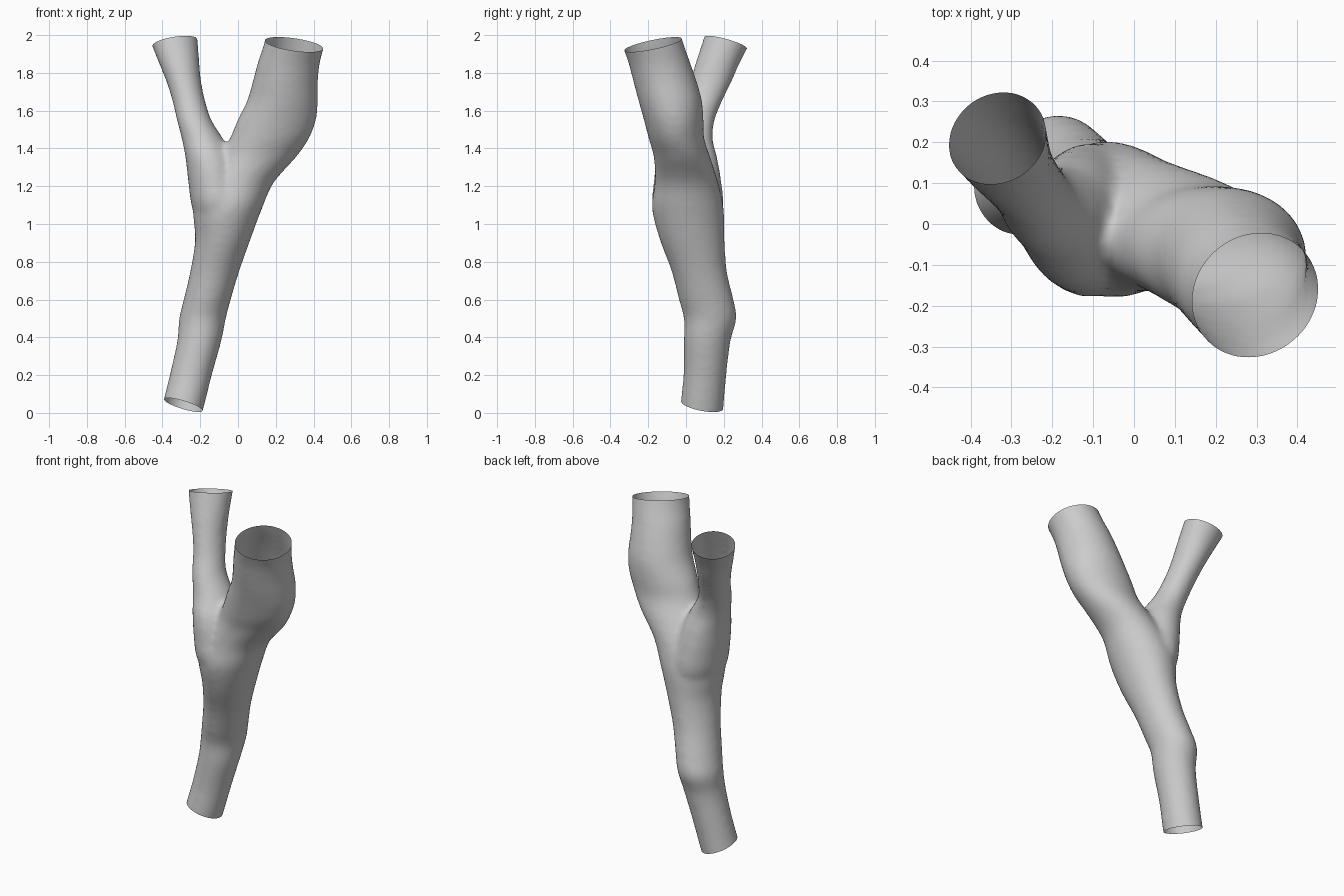
import bpy, bmesh, math
from mathutils import Vector

cube = bpy.data.objects.get("Cube")
if cube:
    bpy.data.objects.remove(cube)

SIDES = 32

# Cross-sections: height, centre x, centre y, half width, half depth
MAIN = [
    (-.10, -.33, .075, .112, .113), (.04, -.29, .085, .112, .115),
    (.20, -.25, .10, .112, .114), (.38, -.205, .112, .117, .124),
    (.50, -.188, .128, .124, .140), (.60, -.163, .107, .125, .145),
    (.75, -.123, .070, .130, .147), (.92, -.08, .032, .147, .172),
    (1.08, -.055, .010, .182, .190), (1.22, .0, .002, .190, .168),
    (1.35, .10, -.02, .205, .150), (1.45, .165, -.05, .210, .147),
    (1.55, .205, -.065, .208, .158), (1.65, .235, -.083, .188, .168),
    (1.75, .25, -.11, .173, .168), (1.85, .268, -.14, .165, .164),
    (1.95, .297, -.175, .161, .164), (2.08, .325, -.215, .161, .164)]
SIDE = [
    (.92, -.09, .03, .09, .10), (1.08, -.10, .012, .142, .183),
    (1.22, -.125, .008, .138, .180), (1.35, -.152, .008, .126, .158),
    (1.45, -.188, .022, .110, .120), (1.55, -.232, .047, .092, .105),
    (1.65, -.260, .090, .087, .102), (1.75, -.286, .13, .092, .110),
    (1.85, -.311, .167, .107, .117), (1.96, -.337, .213, .125, .127),
    (2.08, -.365, .26, .140, .135)]


def spline(rows, steps=5):
    """Catmull-Rom blend between neighbouring cross-sections."""
    out = []
    for i in range(len(rows) - 1):
        quad = [rows[max(i - 1, 0)], rows[i], rows[i + 1], rows[min(i + 2, len(rows) - 1)]]
        for s in range(steps):
            t = s / steps
            out.append([b + t / 2 * (c - a + t * (2*a - 5*b + 4*c - d + t * (3*(b - c) + d - a)))
                        for a, b, c, d in zip(*quad)])
    return out + [list(rows[-1])]


def loft(bm, rows):
    """Closed tube through elliptical cross-sections."""
    rings = []
    for z, x, y, rx, ry in spline(rows):
        angles = [math.tau * k / SIDES for k in range(SIDES)]
        rings.append([bm.verts.new((x + rx * math.cos(a), y + ry * math.sin(a), z)) for a in angles])
    for low, high in zip(rings, rings[1:]):
        for k in range(SIDES):
            n = (k + 1) % SIDES
            bm.faces.new((low[k], low[n], high[n], high[k]))
    bm.faces.new(rings[0][::-1])
    bm.faces.new(rings[-1])


# Two overlapping tubes, fused into one smooth skin
mesh = bpy.data.meshes.new("forked_tube")
bm = bmesh.new()
loft(bm, MAIN)
loft(bm, SIDE)
bm.to_mesh(mesh)
bm.free()
tube = bpy.data.objects.new("forked_tube", mesh)
bpy.context.collection.objects.link(tube)
bpy.context.view_layer.objects.active = tube
tube.select_set(True)

fuse = tube.modifiers.new("fuse", 'REMESH')
fuse.mode = 'VOXEL'
fuse.voxel_size = .016
relax = tube.modifiers.new("relax", 'SMOOTH')
relax.factor = .5
relax.iterations = 10
for name in ("fuse", "relax"):
    bpy.ops.object.modifier_apply(modifier=name)

# Open the three ends with slanted cuts
ENDS = [((-.29, .085, .042), (-.31, -.20, -1)),
        ((.297, -.175, 1.95), (.16, -.22, 1)),
        ((-.337, .213, 1.958), (-.18, .29, 1))]
bm = bmesh.new()
bm.from_mesh(tube.data)
for point, normal in ENDS:
    bmesh.ops.bisect_plane(bm, geom=bm.verts[:] + bm.edges[:] + bm.faces[:],
                           plane_co=Vector(point), plane_no=Vector(normal), clear_outer=True)
bm.to_mesh(tube.data)
bm.free()

# Single grey colour
grey = bpy.data.materials.new("plain_grey")
grey.use_nodes = True
colour = (.6, .6, .6, 1)
grey.diffuse_color = colour
grey.node_tree.nodes["Principled BSDF"].inputs["Base Color"].default_value = colour
tube.data.materials.clear()
tube.data.materials.append(grey)
bpy.ops.object.shade_smooth()
